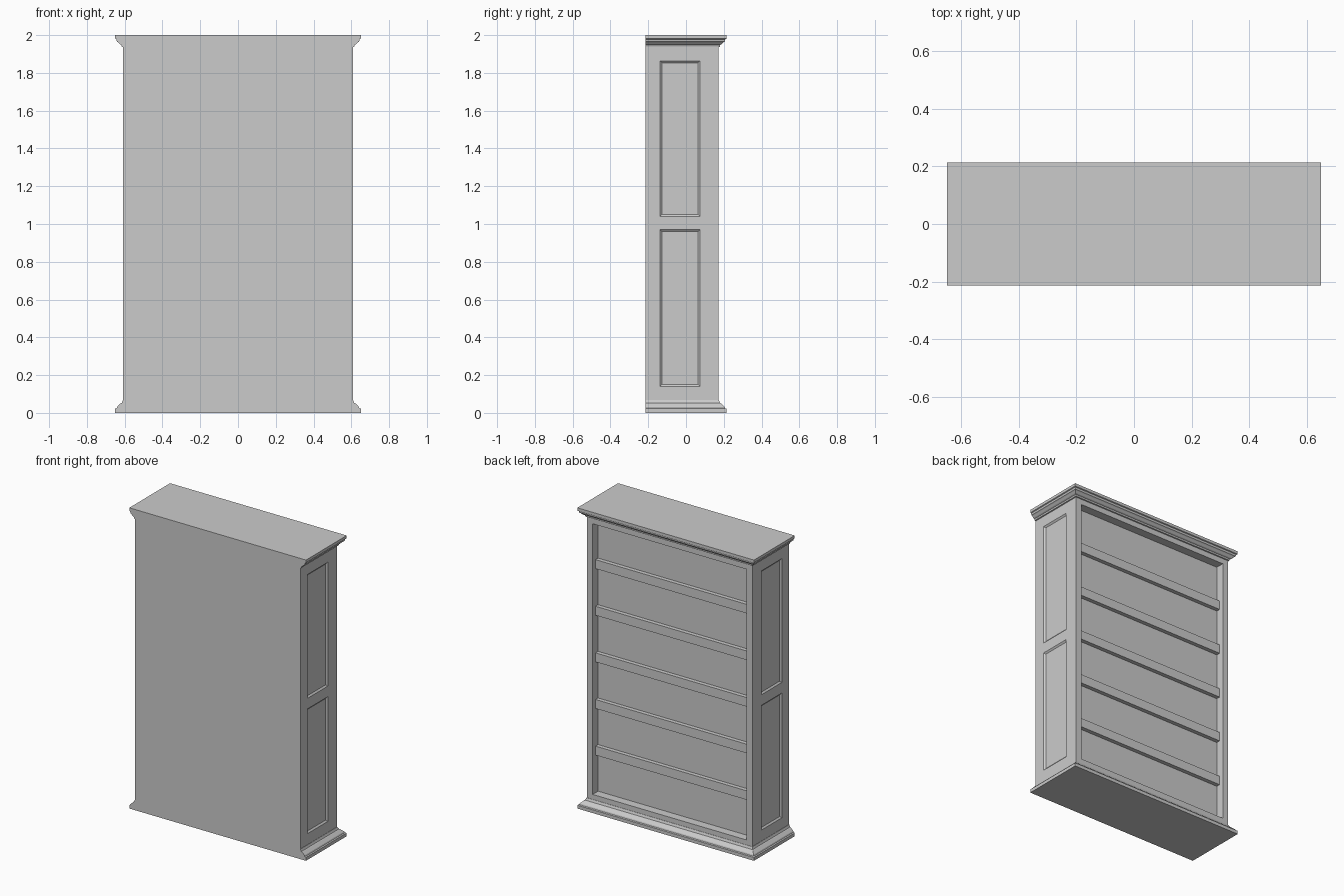
import bpy, bmesh
from mathutils import Vector, Matrix

if "Cube" in bpy.data.objects:
    bpy.data.objects.remove(bpy.data.objects["Cube"])

W, BACK, FRONT = 0.608, -0.214, 0.172     # carcass half width, depth limits
Z0, Z1 = 0.067, 1.936                     # carcass bottom and top
OX, OZ0, OZ1, INNER = 0.566, 0.10, 1.90, 0.115   # shelf opening and its back
PY = (-0.138, 0.075)                      # side panel depth range
PZ = ((0.14, 0.97), (1.04, 1.864))        # side panel height ranges


def finish(bm, name):
    bmesh.ops.recalc_face_normals(bm, faces=bm.faces[:])
    me = bpy.data.meshes.new(name)
    bm.to_mesh(me)
    bm.free()
    ob = bpy.data.objects.new(name, me)
    bpy.context.collection.objects.link(ob)
    return ob


def box(bm, lo, hi):
    lo, hi = Vector(lo), Vector(hi)
    m = Matrix.Translation((lo + hi) / 2) @ Matrix.Diagonal((*(hi - lo), 1))
    bmesh.ops.create_cube(bm, size=1, matrix=m)


def cut(bm, axis, values):
    for v in values:
        co, no = Vector(), Vector()
        co[axis], no[axis] = v, 1
        bmesh.ops.bisect_plane(bm, geom=bm.verts[:] + bm.edges[:] + bm.faces[:],
                               plane_co=co, plane_no=no)


# Carcass: solid back part with bevelled side panels
def panel_block(name, lo, hi, side):
    bm = bmesh.new()
    box(bm, lo, hi)
    cut(bm, 1, PY)
    cut(bm, 2, [z for r in PZ for z in r])
    bmesh.ops.recalc_face_normals(bm, faces=bm.faces[:])
    panels = []
    for f in bm.faces:
        c = f.calc_center_median()
        if (c.x * side > W - 1e-3 and PY[0] < c.y < PY[1]
                and any(a < c.z < b for a, b in PZ)):
            panels.append(f)
    bmesh.ops.inset_individual(bm, faces=panels, thickness=0.015, depth=-0.009)
    finish(bm, name)


panel_block("right_side", (OX, BACK, Z0), (W, FRONT, Z1), 1)
panel_block("left_side", (-W, BACK, Z0), (-OX, FRONT, Z1), -1)

# Back, top rail and bottom rail between the sides
for name, y0, y1, z0, z1 in (("back_board", BACK, INNER, Z0, Z1),
                             ("top_rail", INNER, FRONT, OZ1, Z1),
                             ("bottom_rail", INNER, FRONT, Z0, OZ0)):
    bm = bmesh.new()
    box(bm, (-OX, y0, z0), (OX, y1, z1))
    finish(bm, name)

# Shelves: five evenly spaced boards
T = 0.06
gap = (OZ1 - OZ0 - 5 * T) / 6
for i in range(5):
    z = OZ0 + gap + i * (gap + T)
    bm = bmesh.new()
    box(bm, (-OX, INNER - 0.01, z), (OX, 0.142, z + T))
    finish(bm, f"shelf_{i + 1}")


# Mouldings: profile of (z, outward offset) swept round the front and sides
def moulding(name, profile):
    bm = bmesh.new()
    rings = []
    for z, o in profile:
        x, y = W + o, FRONT + o
        rings.append([bm.verts.new(p) for p in
                      ((-x, BACK, z), (x, BACK, z), (x, y, z), (-x, y, z))])
    for a, b in zip(rings, rings[1:]):
        for i in range(4):
            j = (i + 1) % 4
            bm.faces.new((a[i], a[j], b[j], b[i]))
    bm.faces.new(rings[0])
    bm.faces.new(rings[-1])
    finish(bm, name)


moulding("plinth_moulding", [(0, 0.042), (0.022, 0.042), (0.025, 0.034),
                             (0.033, 0.031), (0.05, 0.014), (0.052, 0.008),
                             (0.067, 0.002), (0.067, 0.0)])
moulding("crown_moulding", [(1.936, 0.0), (1.938, 0.007), (1.948, 0.009),
                            (1.952, 0.017), (1.962, 0.027), (1.966, 0.033),
                            (1.978, 0.036), (1.981, 0.042), (2.0, 0.042)])
